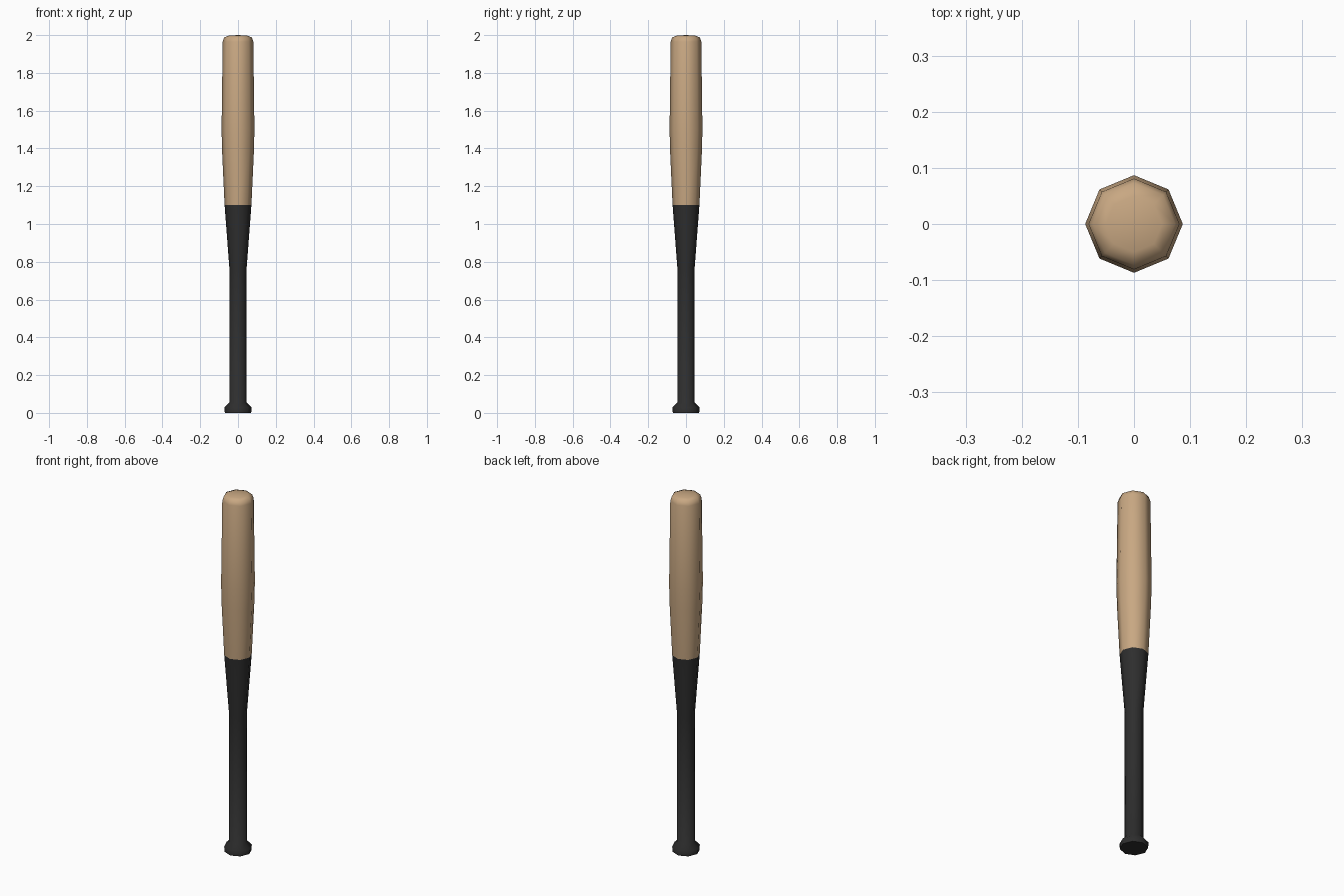
import bpy, bmesh, math

if "Cube" in bpy.data.objects:
    bpy.data.objects.remove(bpy.data.objects["Cube"])

SIDES = 8
# (radius, height) from knob to barrel tip
PROFILE = [(0.07, 0.0), (0.071, 0.03), (0.046, 0.055), (0.046, 0.77),
           (0.071, 1.10), (0.084, 1.38), (0.087, 1.50), (0.081, 1.965),
           (0.073, 1.988), (0.05, 1.997)]
GRIP_TOP = 1.10


def material(name, rgb):
    m = bpy.data.materials.new(name)
    m.diffuse_color = (*rgb, 1)
    m.use_nodes = True
    m.node_tree.nodes["Principled BSDF"].inputs["Base Color"].default_value = m.diffuse_color
    return m


# Octagonal lathe of the bat
bm = bmesh.new()
rings = [[bm.verts.new((r * math.cos(math.tau * i / SIDES),
                        r * math.sin(math.tau * i / SIDES), z))
          for i in range(SIDES)] for r, z in PROFILE]
for a, b in zip(rings, rings[1:]):
    for i in range(SIDES):
        j = (i + 1) % SIDES
        bm.faces.new((a[i], a[j], b[j], b[i]))

# Flat knob base and gently domed tip
bm.faces.new(rings[0][::-1])
tip = bm.verts.new((0, 0, 2.0))
for i in range(SIDES):
    bm.faces.new((rings[-1][i], rings[-1][(i + 1) % SIDES], tip))

# Black grip below, bare wood above
for f in bm.faces:
    f.material_index = int(f.calc_center_median().z > GRIP_TOP)

mesh = bpy.data.meshes.new("bat")
bm.to_mesh(mesh)
bm.free()
mesh.materials.append(material("black grip", (0.027, 0.027, 0.027)))
mesh.materials.append(material("light wood", (0.58, 0.39, 0.225)))
bat = bpy.data.objects.new("bat", mesh)
bpy.context.collection.objects.link(bat)

# Smooth sides, sharp knob edge
bpy.context.view_layer.objects.active = bat
bat.select_set(True)
bpy.ops.object.shade_smooth_by_angle(angle=math.radians(60))
